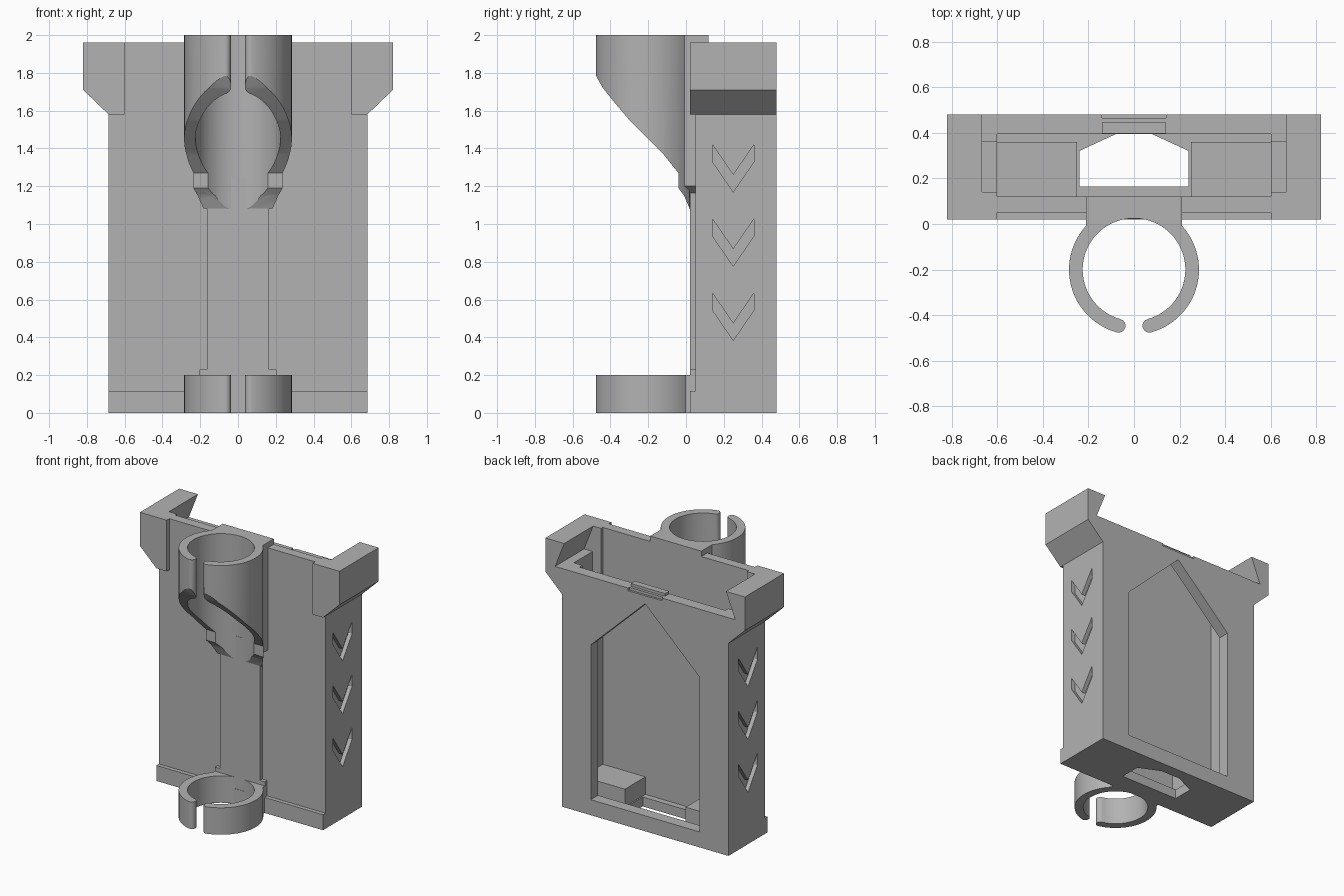
import bpy, bmesh
from math import sin, cos, pi, asin, radians

old = bpy.data.objects.get("Cube")
if old:
    bpy.data.objects.remove(old, do_unlink=True)

grey = bpy.data.materials.new("matte_grey")
grey.use_nodes = True
colour = (0.45, 0.45, 0.45, 1)
grey.diffuse_color = colour
grey.node_tree.nodes["Principled BSDF"].inputs["Base Color"].default_value = colour


def prism(name, pts, lo, hi, axis):
    """Extrude a 2D outline from lo to hi along the named axis."""
    place = {"x": lambda a, b, t: (t, a, b),
             "y": lambda a, b, t: (a, t, b),
             "z": lambda a, b, t: (a, b, t)}[axis]
    bm = bmesh.new()
    low = [bm.verts.new(place(a, b, lo)) for a, b in pts]
    high = [bm.verts.new(place(a, b, hi)) for a, b in pts]
    bm.faces.new(low)
    bm.faces.new(high)
    for i in range(len(pts)):
        j = (i + 1) % len(pts)
        bm.faces.new((low[i], low[j], high[j], high[i]))
    bmesh.ops.recalc_face_normals(bm, faces=bm.faces)
    mesh = bpy.data.meshes.new(name)
    bm.to_mesh(mesh)
    bm.free()
    mesh.materials.append(grey)
    obj = bpy.data.objects.new(name, mesh)
    bpy.context.collection.objects.link(obj)
    return obj


def box(name, x0, x1, y0, y1, z0, z1):
    return prism(name, [(x0, y0), (x1, y0), (x1, y1), (x0, y1)], z0, z1, "z")


def mirrored(half):
    """Complete a right-hand outline with its mirror image."""
    return half + [(-a, b) for a, b in reversed(half)]


def combine(target, other, operation="DIFFERENCE"):
    """Apply a boolean to target and discard the other object."""
    mod = target.modifiers.new("shape", "BOOLEAN")
    mod.operation, mod.solver, mod.object = operation, "EXACT", other
    graph = bpy.context.evaluated_depsgraph_get()
    mesh = bpy.data.meshes.new_from_object(target.evaluated_get(graph))
    target.modifiers.clear()
    target.data = mesh
    bpy.data.objects.remove(other, do_unlink=True)


# Housing shell with flared shoulders
shell = prism("housing", mirrored([(0.685, 0), (0.685, 1.58), (0.82, 1.71), (0.82, 1.96)]),
              0.05, 0.48, "y")
combine(shell, box("cavity", -0.6, 0.6, 0.12, 0.395, 0.07, 2.1))
# Dovetail slot for a sliding lid
combine(shell, prism("lid_slot", mirrored([(0.74, 1.77), (0.65, 2.0)]), 0.14, 0.6, "y"))
# Pointed rear window and floor opening
combine(shell, prism("window", [(-0.447, 0.115), (0.447, 0.115), (0.447, 1.265),
                                (0, 1.69), (-0.447, 1.265)], 0.3, 0.6, "y"))
combine(shell, prism("floor_hole", mirrored([(0.24, 0.165), (0.24, 0.32), (0.08, 0.394)]),
                     -0.1, 0.15, "z"))
# Latch groove on the rear rim
combine(shell, box("latch_groove", -0.14, 0.14, 0.465, 0.6, 1.75, 1.9))

for side in (-1, 1):
    inner, outer = sorted((side * 0.55, side * 0.67))
    combine(shell, box("end_pocket", inner, outer, 0.14, 0.36, 1.61, 1.8))
    # Chevron grips engraved in the side
    start, end = sorted((side * 0.655, side * 0.8))
    for row in range(3):
        z = 1.17 - 0.393 * row
        chevron = [(0.25, z), (0.36, z + 0.16), (0.36, z + 0.25),
                   (0.25, z + 0.09), (0.14, z + 0.25), (0.14, z + 0.16)]
        combine(shell, prism("chevron", chevron, start, end, "x"))

# Shoulder plates and inner support blocks
for side, label in ((1, "left"), (-1, "right")):
    outline = [(0.6, 1.58), (0.685, 1.58), (0.82, 1.71), (0.82, 1.96), (0.6, 1.96)]
    prism(label + "_shoulder_plate", [(side * a, b) for a, b in outline], 0.02, 0.05, "y")
    x0, x1 = sorted((side * 0.25, side * 0.6))
    box(label + "_support_block", x0, x1, 0.12, 0.36, 0.07, 0.2)

# Front ledge, spine and latch bump
box("front_ledge", -0.685, 0.685, 0.02, 0.05, 0, 0.115)
box("front_spine", -0.165, 0.165, 0.022, 0.05, 0.1, 1.25)
box("spine_foot", -0.205, 0.205, 0.022, 0.05, 0.115, 0.23)
box("latch_bump", -0.14, 0.14, 0.397, 0.445, 1.76, 1.79)

# Open clip rings
CY, OUTER, INNER = -0.2, 0.285, 0.225
MID, TIP = (OUTER + INNER) / 2, (OUTER - INNER) / 2


def arc(radius, a0, a1, steps, cx=0, cy=CY):
    return [(cx + radius * cos(a0 + (a1 - a0) * i / steps),
             cy + radius * sin(a0 + (a1 - a0) * i / steps)) for i in range(steps + 1)]


def clip_ring(name, z0, z1):
    gap = asin((0.037 + TIP) / MID)
    a0, a1 = -pi / 2 + gap, 1.5 * pi - gap
    pts = arc(OUTER, a0, a1, 72)
    pts += arc(TIP, a1, a1 + pi, 8, MID * cos(a1), CY + MID * sin(a1))[1:-1]
    pts += arc(INNER, a1, a0, 72)
    pts += arc(TIP, a0 + pi, a0 + 2 * pi, 8, MID * cos(a0), CY + MID * sin(a0))[1:-1]
    return prism(name, pts, z0, z1, "z")


def bore():
    return prism("bore", arc(INNER, 0, 2 * pi, 72)[:-1], -1, 3, "z")


lower = clip_ring("lower_clip", 0, 0.2)
lower_mount = box("lower_clip_mount", -0.205, 0.205, -0.02, 0.05, 0, 0.2)
combine(lower_mount, bore())

upper = clip_ring("upper_clip", 1.0, 2.0)
upper_mount = prism("upper_clip_mount",
                    mirrored([(0.06, 1.08), (0.21, 1.2), (0.21, 2.0)]), -0.04, 0.12, "y")
combine(upper_mount, bore())
# Sweeping underside of the upper clip
sweep = [(-0.6, 0.9), (-0.6, 1.8), (-0.485, 1.8), (-0.44, 1.72), (-0.38, 1.645),
         (-0.3, 1.55), (-0.2, 1.45), (-0.12, 1.37), (-0.04, 1.27),
         (-0.04, 1.19), (-0.01, 1.15), (0.02, 1.08), (0.02, 0.9)]
for part in (upper, upper_mount):
    combine(part, prism("sweep", sweep, -0.5, 0.5, "x"))
# Trim the ring tail below the mount
combine(upper, box("tail_trim", -0.5, 0.5, 0.019, 0.3, 0.9, 1.25))

# Smooth the round clips, keep edges crisp
for obj in bpy.context.view_layer.objects:
    obj.select_set(False)
for obj in (lower, lower_mount, upper, upper_mount):
    obj.select_set(True)
bpy.context.view_layer.objects.active = upper
bpy.ops.object.shade_smooth_by_angle(angle=radians(25))
